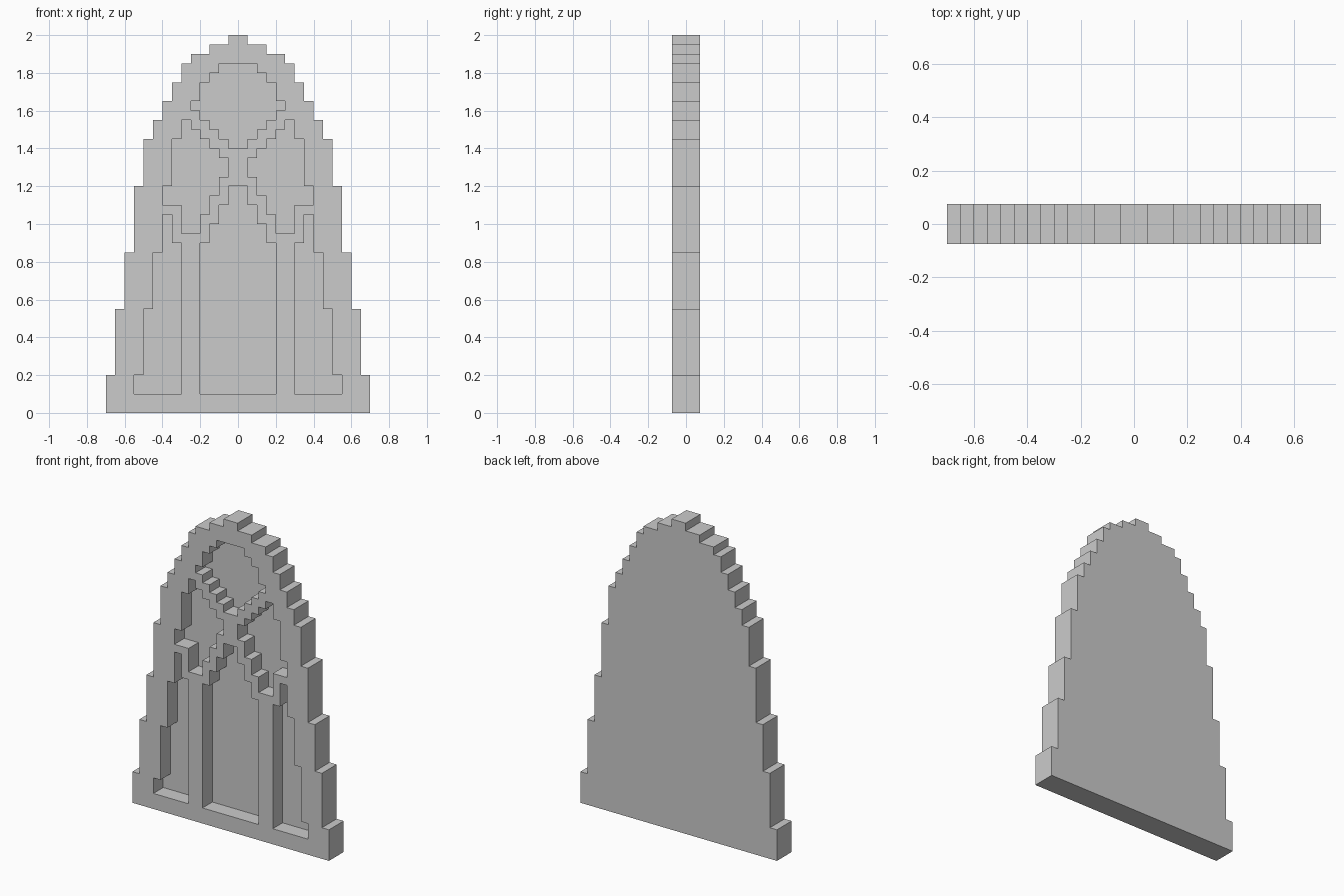
import bpy, bmesh

if "Cube" in bpy.data.objects:
    bpy.data.objects.remove(bpy.data.objects["Cube"])

FRONT, BACK, FLOOR = -0.075, 0.075, 0.025


def stair(z, steps):
    """Stepped edge going up from z; each step is (x, top z)."""
    pts = []
    for x, top in steps:
        pts += [(x, z), (x, top)]
        z = top
    return pts


def outline(z, right, left=None):
    """Closed profile between two stepped edges (symmetric if left is omitted)."""
    left = left or [(-x, t) for x, t in right]
    return stair(z, right) + stair(z, left)[::-1]


def mirrored(profile):
    return [(-x, z) for x, z in profile]


def slab(name, profiles, y0, y1):
    """Extrude xz profiles from y0 to y1 into one object."""
    bm = bmesh.new()
    for profile in profiles:
        face = bm.faces.new([bm.verts.new((x, y0, z)) for x, z in profile])
        ext = bmesh.ops.extrude_face_region(bm, geom=[face])
        verts = [v for v in ext["geom"] if isinstance(v, bmesh.types.BMVert)]
        bmesh.ops.translate(bm, verts=verts, vec=(0, y1 - y0, 0))
    bmesh.ops.recalc_face_normals(bm, faces=bm.faces)
    mesh = bpy.data.meshes.new(name)
    bm.to_mesh(mesh)
    bm.free()
    obj = bpy.data.objects.new(name, mesh)
    bpy.context.collection.objects.link(obj)
    return obj


# Stepped pointed-arch body
body = outline(0, [(.7, .2), (.65, .55), (.6, .85), (.55, 1.2), (.5, 1.45),
                   (.45, 1.55), (.4, 1.65), (.35, 1.75), (.3, 1.85),
                   (.25, 1.9), (.15, 1.95), (.05, 2)])

# Recessed panes: rose, centre lancet, side lancets, upper side lights
rose = outline(1.4, [(.05, 1.45), (.1, 1.5), (.15, 1.55), (.2, 1.6),
                     (.25, 1.65), (.2, 1.75), (.15, 1.8), (.1, 1.85)])
centre = outline(.1, [(.2, .9), (.15, 1), (.1, 1.1), (.05, 1.2)])
side = outline(.1, [(.55, .2), (.5, .55), (.45, .85), (.4, 1.05)],
               [(.3, .9), (.35, 1.05)])
upper = outline(.95, [(.3, 1.1), (.4, 1.2), (.35, 1.45), (.3, 1.55)],
                [(.2, 1.05), (.15, 1.15), (.1, 1.25), (.05, 1.35),
                 (.1, 1.4), (.15, 1.45), (.2, 1.5), (.25, 1.55)])

window = slab("arched_window", [body], FRONT, BACK)
cutter = slab("pane_cutter",
              [rose, centre, side, mirrored(side), upper, mirrored(upper)],
              FRONT - 0.1, FLOOR)
cutter.hide_render = True

# Cut the panes, then discard the cutter
mod = window.modifiers.new("panes", 'BOOLEAN')
mod.operation = 'DIFFERENCE'
mod.solver = 'EXACT'
mod.object = cutter
bpy.context.view_layer.objects.active = window
window.select_set(True)
bpy.ops.object.modifier_apply(modifier=mod.name)
bpy.data.objects.remove(cutter)
